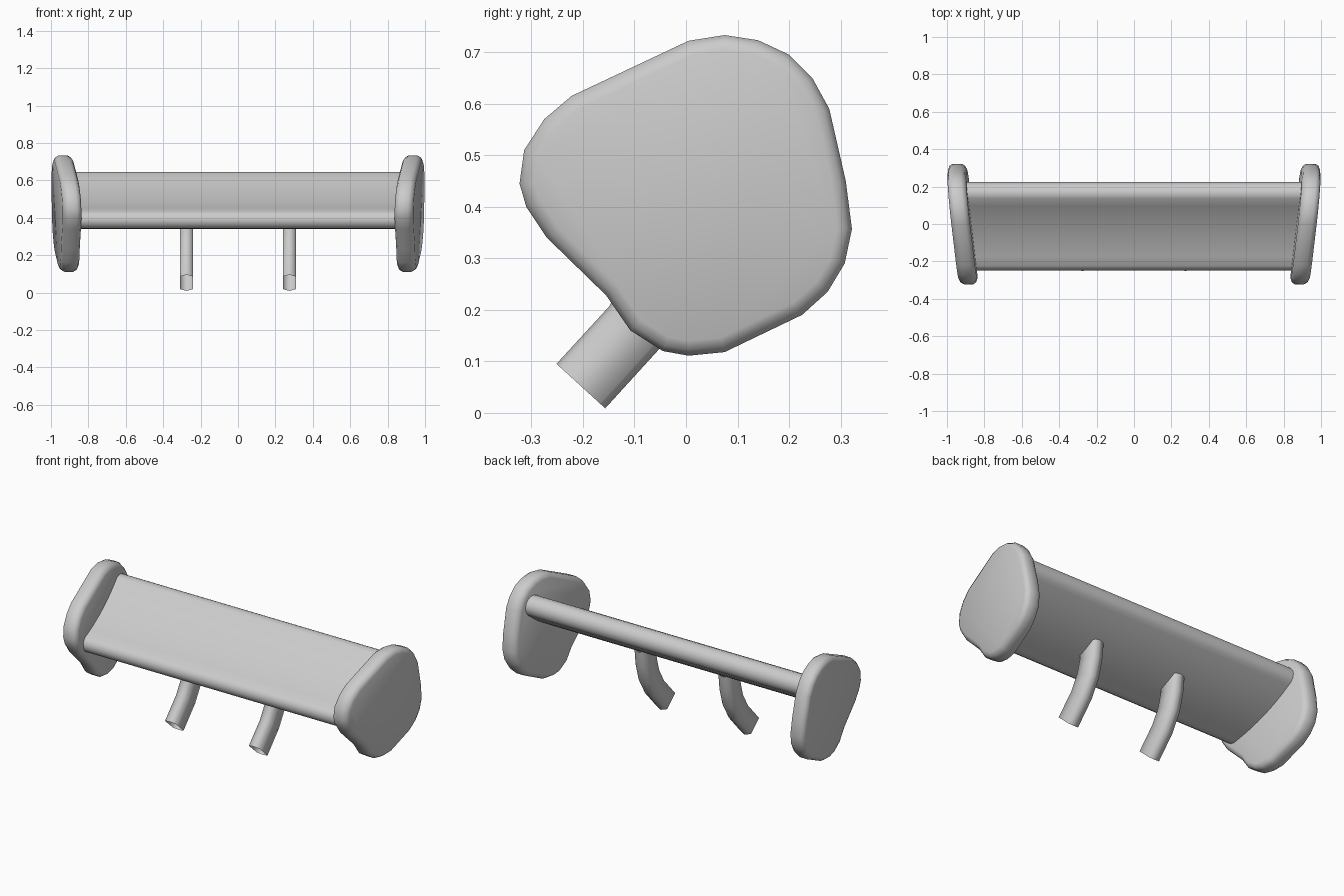
import bpy, bmesh, math
from mathutils import Vector

if "Cube" in bpy.data.objects:
    bpy.data.objects.remove(bpy.data.objects["Cube"])

grey = bpy.data.materials.new("light grey")
grey.diffuse_color = (0.6, 0.6, 0.6, 1)
grey.use_nodes = True
grey.node_tree.nodes["Principled BSDF"].inputs["Base Color"].default_value = grey.diffuse_color


def loft(name, rings, caps=True, smooth=40):
    """Skin a list of closed rings, optionally capping both ends."""
    bm = bmesh.new()
    loops = [[bm.verts.new(p) for p in ring] for ring in rings]
    n = len(loops[0])
    for a, b in zip(loops, loops[1:]):
        for i in range(n):
            j = (i + 1) % n
            bm.faces.new((a[i], a[j], b[j], b[i]))
    if caps:
        bm.faces.new(loops[0])
        bm.faces.new(loops[-1])
    bmesh.ops.recalc_face_normals(bm, faces=bm.faces)
    mesh = bpy.data.meshes.new(name)
    bm.to_mesh(mesh)
    bm.free()
    mesh.materials.append(grey)
    ob = bpy.data.objects.new(name, mesh)
    bpy.context.collection.objects.link(ob)
    bpy.context.view_layer.objects.active = ob
    ob.select_set(True)
    bpy.ops.object.shade_smooth_by_angle(angle=math.radians(smooth))
    ob.select_set(False)
    return ob


# End plates: rounded outline (y, z), clockwise, with a rolled rim
outline = [Vector(p) for p in (
    (.005, .722), (.075, .733), (.14, .723), (.2, .695), (.245, .65), (.278, .59),
    (.31, .45), (.322, .357), (.308, .29), (.275, .235), (.225, .19), (.075, .118),
    (.005, .111), (-.045, .12), (-.108, .16), (-.155, .228), (-.27, .34), (-.31, .4),
    (-.323, .445), (-.314, .51), (-.275, .57), (-.222, .615))]


def inset(points, d):
    out = []
    for i, p in enumerate(points):
        a = (p - points[i - 1]).normalized()
        b = (points[(i + 1) % len(points)] - p).normalized()
        t = (a + b).normalized()
        out.append(p + Vector((t.y, -t.x)) * d)
    return out


def plate_ring(side, depth, d):
    return [(side * (.916 + .10 * y + .04 * (z - .42) + depth), y, z)
            for y, z in inset(outline, d)]


for side, label in ((-1, "left"), (1, "right")):
    loft(label + "_end_plate",
         [plate_ring(side, h, d) for h, d in
          ((-.05, .029), (-.042, .011), (-.024, 0), (.024, 0), (.042, .011), (.05, .029))],
         smooth=42)

# Wing: cambered section with round leading and trailing edges
front, back = Vector((-.2, .39)), Vector((.165, .585))
r_front, r_back, sag, steps = .05, .06, .022, 8
along = (back - front).normalized()
up = Vector((-along.y, along.x))
upper, lower = [], []
for i in range(steps + 1):
    t = i / steps
    c = front.lerp(back, t) - up * sag * 4 * t * (1 - t)
    r = r_front + (r_back - r_front) * t
    upper.append(c + up * r)
    lower.append(c - up * r)


def arc(c, r, direction):
    return [c + up * r * math.cos(a) + along * direction * r * math.sin(a)
            for a in (math.pi * k / 8 for k in range(1, 8))]


section = upper + arc(back, r_back, 1) + lower[::-1] + arc(front, r_front, -1)[::-1]
loft("wing", [[(x, p.x, p.y) for p in section] for x in (-.905, .905)])

# Struts: open six-sided tubes bending from the slanted foot up into the wing
path = [Vector(p) for p in ((-.204, .052), (-.098, .168), (-.045, .26), (-.02, .35), (-.01, .44))]
hexagon = ((0, .064), (.035, .05), (.035, -.05), (0, -.064), (-.035, -.05), (-.035, .05))
for side, label in ((-1, "left"), (1, "right")):
    rings = []
    for i, p in enumerate(path):
        t = (path[min(i + 1, len(path) - 1)] - path[max(i - 1, 0)]).normalized()
        rings.append([(side * .275 + u, p.x - t.y * v, p.y + t.x * v) for u, v in hexagon])
    loft(label + "_strut", rings, caps=False, smooth=80)
